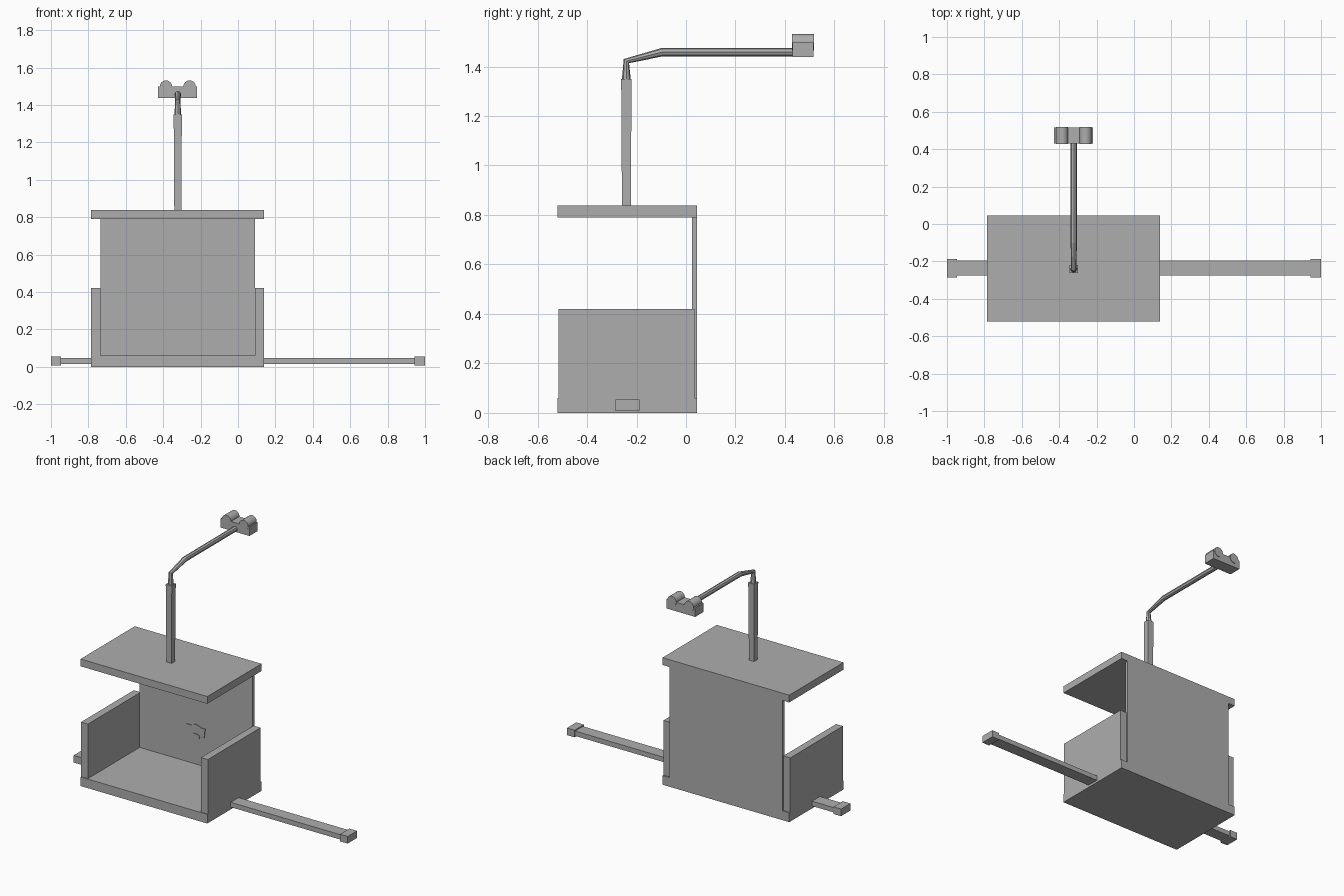
import bpy, bmesh, math
from mathutils import Matrix, Vector

cube = bpy.data.objects.get("Cube")
if cube:
    bpy.data.objects.remove(cube, do_unlink=True)

grey = bpy.data.materials.new("plain_grey")
grey.use_nodes = True
colour = (0.42, 0.42, 0.42, 1)
grey.diffuse_color = colour
grey.node_tree.nodes["Principled BSDF"].inputs["Base Color"].default_value = colour

CX = -0.322   # centre line of the cabin


def add_mesh(name, bm):
    bmesh.ops.recalc_face_normals(bm, faces=bm.faces)
    mesh = bpy.data.meshes.new(name)
    bm.to_mesh(mesh)
    bm.free()
    mesh.materials.append(grey)
    obj = bpy.data.objects.new(name, mesh)
    bpy.context.collection.objects.link(obj)
    return obj


def box(name, x, y, z, foot=1.0):
    """Box from ranges; foot scales the bottom end for a taper."""
    bm = bmesh.new()
    bmesh.ops.create_cube(bm, size=1)
    mid = Vector([(r[0] + r[1]) / 2 for r in (x, y, z)])
    size = Vector([r[1] - r[0] for r in (x, y, z)])
    for v in bm.verts:
        k = foot if v.co.z < 0 else 1
        v.co = mid + Vector((v.co.x * size.x * k, v.co.y * size.y * k, v.co.z * size.z))
    return add_mesh(name, bm)


def disc(name, x, z, rx, rz, y, sides=24):
    """Elliptic cylinder along y."""
    bm = bmesh.new()
    bmesh.ops.create_cone(bm, cap_ends=True, segments=sides, radius1=1, radius2=1, depth=1)
    bm.transform(Matrix.Rotation(math.pi / 2, 4, 'X'))
    bm.transform(Matrix.Diagonal((rx, y[1] - y[0], rz, 1)))
    bm.transform(Matrix.Translation((x, sum(y) / 2, z)))
    obj = add_mesh(name, bm)
    for f in obj.data.polygons:
        f.use_smooth = abs(f.normal.y) < 0.5
    obj.data.set_sharp_from_angle(angle=math.radians(40))
    return obj


# Cabin: floor, side walls, back wall, roof
box("floor", (-0.785, 0.14), (-0.52, 0.045), (0, 0.06))
box("right_wall", (-0.785, -0.735), (-0.515, 0.035), (0.06, 0.42))
box("left_wall", (0.09, 0.14), (-0.515, 0.035), (0.06, 0.42))
box("back_wall", (-0.735, 0.09), (0.025, 0.045), (0.06, 0.79))
box("roof", (-0.785, 0.14), (-0.52, 0.045), (0.79, 0.838))

# Long carrying bars with end caps
for side, inner, s in (("left", 0.14, 1), ("right", -0.785, -1)):
    box(side + "_bar", sorted((inner, s * 0.95)), (-0.276, -0.194), (0.015, 0.047))
    box(side + "_bar_cap", sorted((s * 0.945, s)), (-0.285, -0.188), (0.008, 0.055))

# Mast with bent arm
box("mast", (CX - 0.022, CX + 0.022), (-0.262, -0.22), (0.838, 1.35), foot=0.85)
path = bpy.data.curves.new("arm", 'CURVE')
path.dimensions = '3D'
path.bevel_depth = 0.017
path.bevel_resolution = 2
path.use_fill_caps = True
path.materials.append(grey)
spline = path.splines.new('POLY')
route = [(-0.241, 1.34, 1.1), (-0.241, 1.422, 0.8), (-0.097, 1.458, 1), (0.435, 1.458, 1)]
spline.points.add(len(route) - 1)
for p, (y, z, r) in zip(spline.points, route):
    p.co = (CX, y, z, 1)
    p.radius = r
spline.use_smooth = False
arm = bpy.data.objects.new("arm", path)
bpy.context.collection.objects.link(arm)

# Head block with two rollers on top
box("head_block", (-0.428, -0.218), (0.43, 0.515), (1.438, 1.498))
for side, s in (("left", 1), ("right", -1)):
    disc(side + "_roller", CX + s * 0.063, 1.498, 0.033, 0.033, (0.429, 0.518))

# Small animal face on the back wall
bm = bmesh.new()
half = [(0, 0.205), (0.03, 0.215), (0.06, 0.25), (0.067, 0.31), (0.04, 0.31), (0, 0.325)]
outline = half + [(-x, z) for x, z in reversed(half[1:-1])]
face = bm.faces.new([bm.verts.new((CX + x, 0.026, z)) for x, z in outline])
ret = bmesh.ops.extrude_face_region(bm, geom=[face])
for v in ret["geom"]:
    if isinstance(v, bmesh.types.BMVert):
        v.co.y = 0.020
add_mesh("face_plate", bm)
disc("muzzle", CX, 0.245, 0.03, 0.02, (0.015, 0.021), 16)
